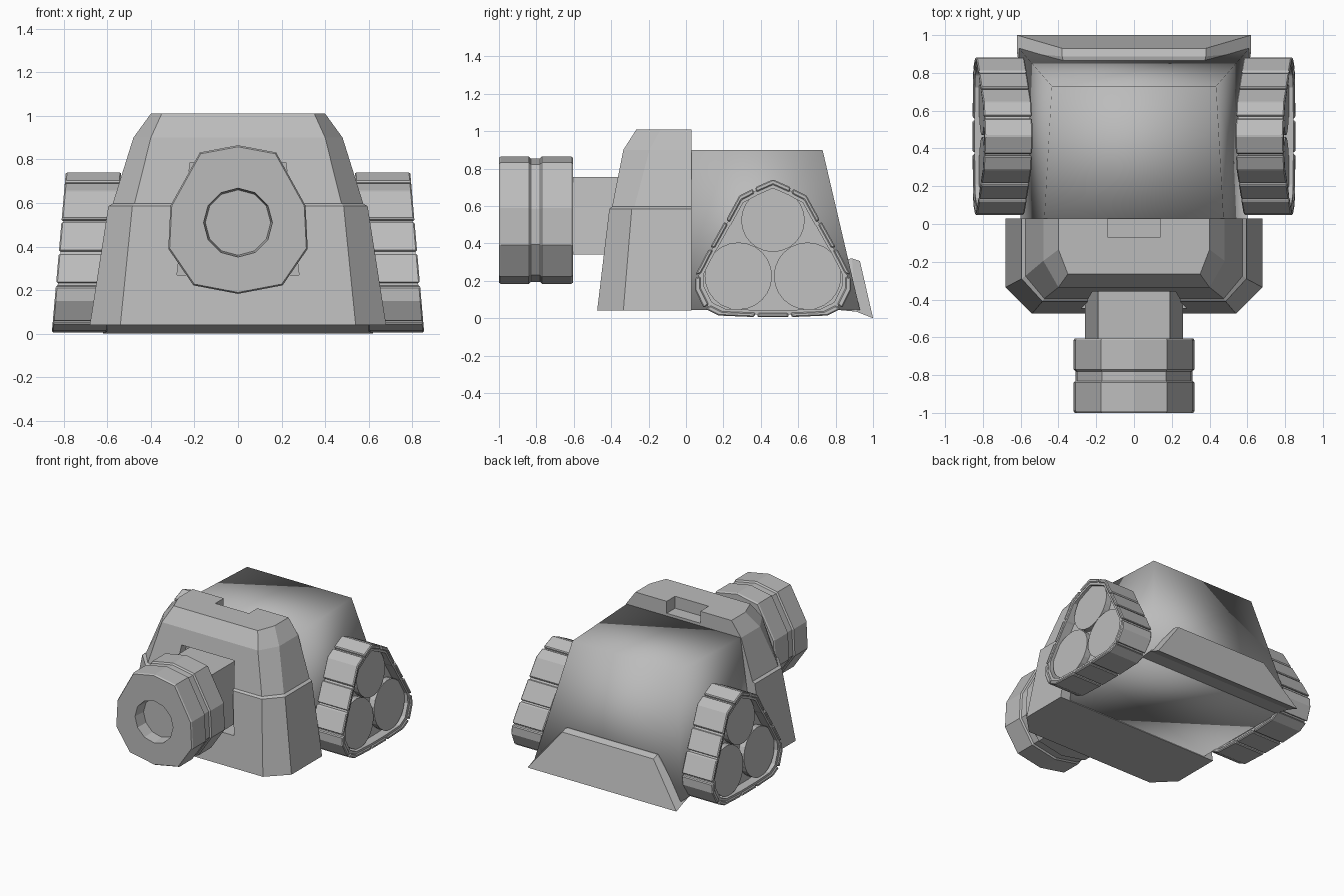
import bpy, bmesh, math

if "Cube" in bpy.data.objects:
    bpy.data.objects.remove(bpy.data.objects["Cube"])

grey = bpy.data.materials.new("plain_grey")
grey.diffuse_color = (0.5, 0.5, 0.5, 1)
grey.use_nodes = True
grey.node_tree.nodes["Principled BSDF"].inputs["Base Color"].default_value = grey.diffuse_color


def loft(name, rings, bevel=0.0, smooth=False, closed=False):
    """Skin equal-length point rings; closed joins last to first (tube), else caps."""
    bm = bmesh.new()
    vs = [[bm.verts.new(p) for p in r] for r in rings]
    n = len(rings[0])
    pairs = list(zip(vs, vs[1:])) + ([(vs[-1], vs[0])] if closed else [])
    for a, b in pairs:
        for i in range(n):
            j = (i + 1) % n
            bm.faces.new((a[i], a[j], b[j], b[i]))
    if not closed:
        bm.faces.new(vs[0][::-1])
        bm.faces.new(vs[-1])
    bmesh.ops.recalc_face_normals(bm, faces=bm.faces)
    for f in bm.faces:
        f.smooth = smooth
    me = bpy.data.meshes.new(name)
    bm.to_mesh(me)
    bm.free()
    me.materials.append(grey)
    ob = bpy.data.objects.new(name, me)
    bpy.context.collection.objects.link(ob)
    if bevel:
        m = ob.modifiers.new("edge", 'BEVEL')
        m.width, m.segments, m.limit_method = bevel, 1, 'ANGLE'
    return ob


def cut(ob, cutter):
    m = ob.modifiers.new("cut", 'BOOLEAN')
    m.object, m.operation, m.solver = cutter, 'DIFFERENCE', 'EXACT'
    cutter.hide_render = True
    cutter.hide_set(True)


def box(name, x, y0, y1, z0, z1, xt=None):
    """Block with half width x at the bottom and xt at the top."""
    xt = x if xt is None else xt
    sec = [(-x, z0), (x, z0), (xt, z1), (-xt, z1)]
    return loft(name, [[(a, y, b) for a, b in sec] for y in (y0, y1)])


# Front shield: lower and upper shells with chamfered front corners
def shield_ring(z, w, f, a, b):
    return [(-w, .03, z), (-w, f + b, z), (-w + a, f, z),
            (w - a, f, z), (w, f + b, z), (w, .03, z)]


shield = loft("front_shield", [shield_ring(*s) for s in (
    (.04, .68, -.475, .14, .14), (.585, .595, -.41, .11, .12),
    (.597, .575, -.395, .10, .12), (.90, .48, -.335, .08, .14),
    (1.01, .40, -.265, .05, .13))])
cut(shield, box("notch_cutter", .14, -.07, .2, .92, 1.2))
cut(shield, box("window_cutter", .28, -.7, -.30, .27, .785, .22))

# Neck
box("neck", .26, -.62, -.25, .34, .755, .19)

# Head: ten-sided barrel with a groove and a round socket
half = [(0, .865), (.175, .832), (.31, .588), (.32, .39), (.205, .222), (0, .183)]
outline = half + [(-x, z) for x, z in half[-2:0:-1]]
head = loft("head", [[(x * s, y, .51 + (z - .51) * s) for x, z in outline]
                     for y, s in ((-1.0, .98), (-.99, 1), (-.84, 1), (-.83, .97),
                                  (-.78, .97), (-.77, 1), (-.615, 1), (-.605, .98))])
socket = loft("socket_cutter", [[(r * math.sin(k * math.pi / 6), y,
                                 .51 + r * math.cos(k * math.pi / 6)) for k in range(12)]
                                for y, r in ((-1.02, .16), (-.91, .15))])
cut(head, socket)

# Rear body: tapered hull
loft("rear_body", [
    [(-.60, .02, .045), (.60, .02, .045), (.61, .93, .045), (-.61, .93, .045)],
    [(-.475, .02, .90), (.475, .02, .90), (.435, .73, .90), (-.435, .73, .90)]],
    smooth=True)

# Rear ramp plate
loft("rear_ramp", [
    [(-.62, 1.0, 0), (.62, 1.0, 0), (.38, .93, .305), (-.38, .93, .305)],
    [(-.62, .91, .035), (.62, .91, .035), (.38, .887, .32), (-.38, .887, .32)],
    [(-.60, .80, .045), (.60, .80, .045), (.36, .80, .30), (-.36, .80, .30)]])

# Track tread pieces as (offset from track centre, height)
top = [(-.095, .70), (0, .742), (.095, .70)]
right = [[(.108, .692), (.18, .655), (.25, .527)], [(.26, .515), (.335, .38)],
         [(.345, .367), (.415, .232)], [(.417, .215), (.417, .15), (.37, .055)],
         [(.36, .048), (.29, .014), (.10, .006)]]
bottom = [(.085, .006), (-.085, .006)]
left = [[(-u, z) for u, z in p[::-1]] for p in right[::-1]]
pieces = [top] + right + [bottom] + left
belt = [p for piece in pieces for p in piece]


def scaled(pts, s):
    return [(u * s, .33 + (z - .33) * s) for u, z in pts]


for side, tag in ((-1, "left"), (1, "right")):
    def at(pts, d):
        # Leaning track plane, d measured outward from its inner face
        return [(side * (.60 - .087 * z + d), .465 + u, z) for u, z in pts]

    for i, p in enumerate(pieces):
        sec = p + scaled(p, .93)[::-1]
        loft(f"{tag}_tread_{i}", [at(sec, 0), at(sec, .255)], bevel=.006)
    outer, inner = scaled(belt, .955), scaled(belt, .885)
    loft(f"{tag}_belt", [at(outer, .01), at(outer, .247), at(inner, .247), at(inner, .01)],
         closed=True)
    loft(f"{tag}_hub_plate", [at(scaled(belt, .9), .02), at(scaled(belt, .9), .18)])
    for i, (u, z, r) in enumerate(((0, .524, .17), (-.185, .225, .18), (.185, .225, .18))):
        disc = [(u + r * math.cos(k * math.pi / 12), z + r * math.sin(k * math.pi / 12))
                for k in range(24)]
        loft(f"{tag}_wheel_{i}", [at(disc, .15), at(disc, .225)])
